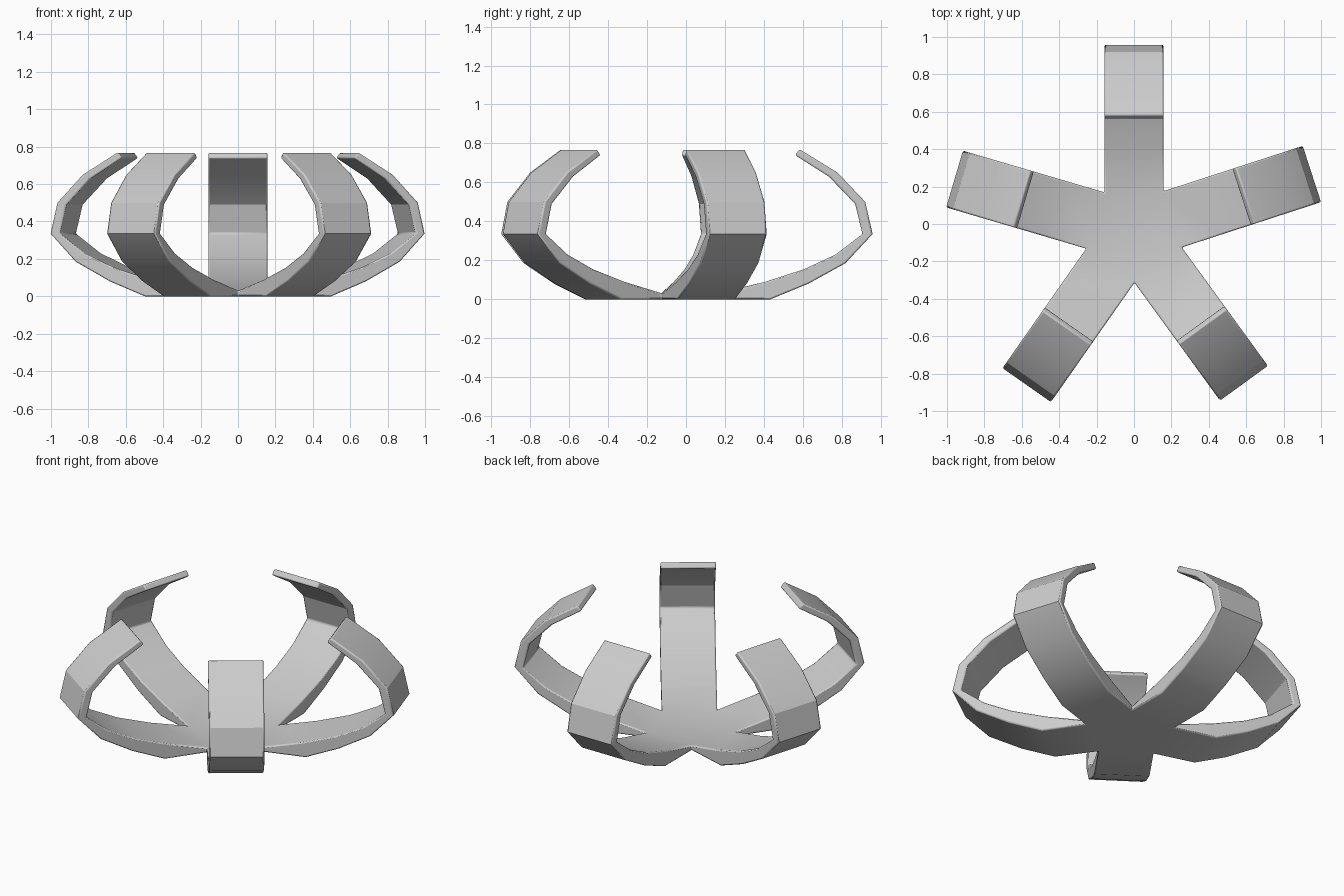
import bpy, bmesh, math
from mathutils import Vector

if "Cube" in bpy.data.objects:
    bpy.data.objects.remove(bpy.data.objects["Cube"])

CENTRE_Y = -0.042
HALF_W = 0.158
ANGLES = [math.radians(a) for a in (18, 90, 163.6, 235, 306)]

# Arm side profile as (radius, height): outer skin and inner skin, root to tip
OUTER = [None, (0.475, 0.0), (0.67, 0.08), (0.86, 0.185), (1.0, 0.335),
         (0.962, 0.5), (0.82, 0.65), (0.625, 0.77)]
INNER = [None, (0.45, 0.09), (0.65, 0.155), (0.81, 0.23), (0.948, 0.335),
         (0.91, 0.49), (0.775, 0.63), (0.602, 0.74)]
HUB_TOP = 0.03

bm = bmesh.new()


def arm_point(angle, r, side, z):
    d = Vector((math.cos(angle), math.sin(angle), 0))
    n = Vector((-d.y, d.x, 0))
    return d * r + n * side + Vector((0, CENTRE_Y, z))


# Hub: the notch points where neighbouring arms meet
def notch(i, z):
    a = ANGLES[i]
    b = ANGLES[(i + 1) % 5]
    half = ((b - a) % (2 * math.pi)) / 2
    return arm_point(a + half, HALF_W / math.sin(half), 0, z)


low = [bm.verts.new(notch(i, 0)) for i in range(5)]
top = [bm.verts.new(notch(i, HUB_TOP)) for i in range(5)]
bm.faces.new(low[::-1])
bm.faces.new(top)

# Arms: four-cornered sections swept out from the hub
for i, ang in enumerate(ANGLES):
    prev = [low[i - 1], low[i], top[i], top[i - 1]]
    for (ro, zo), (ri, zi) in zip(OUTER[1:], INNER[1:]):
        sec = [bm.verts.new(arm_point(ang, r, s * HALF_W, z))
               for r, s, z in ((ro, -1, zo), (ro, 1, zo), (ri, 1, zi), (ri, -1, zi))]
        for k in range(4):
            m = (k + 1) % 4
            bm.faces.new((prev[k], prev[m], sec[m], sec[k]))
        prev = sec
    bm.faces.new(prev)

bmesh.ops.recalc_face_normals(bm, faces=bm.faces)
mesh = bpy.data.meshes.new("five_arm_claw")
bm.to_mesh(mesh)
bm.free()
claw = bpy.data.objects.new("five_arm_claw", mesh)
bpy.context.collection.objects.link(claw)

# Softened rims
bevel = claw.modifiers.new("soft_edges", 'BEVEL')
bevel.width = 0.008
bevel.segments = 2
bevel.limit_method = 'ANGLE'
bevel.angle_limit = math.radians(65)

bpy.context.view_layer.objects.active = claw
claw.select_set(True)
bpy.ops.object.shade_smooth_by_angle(angle=math.radians(30))
